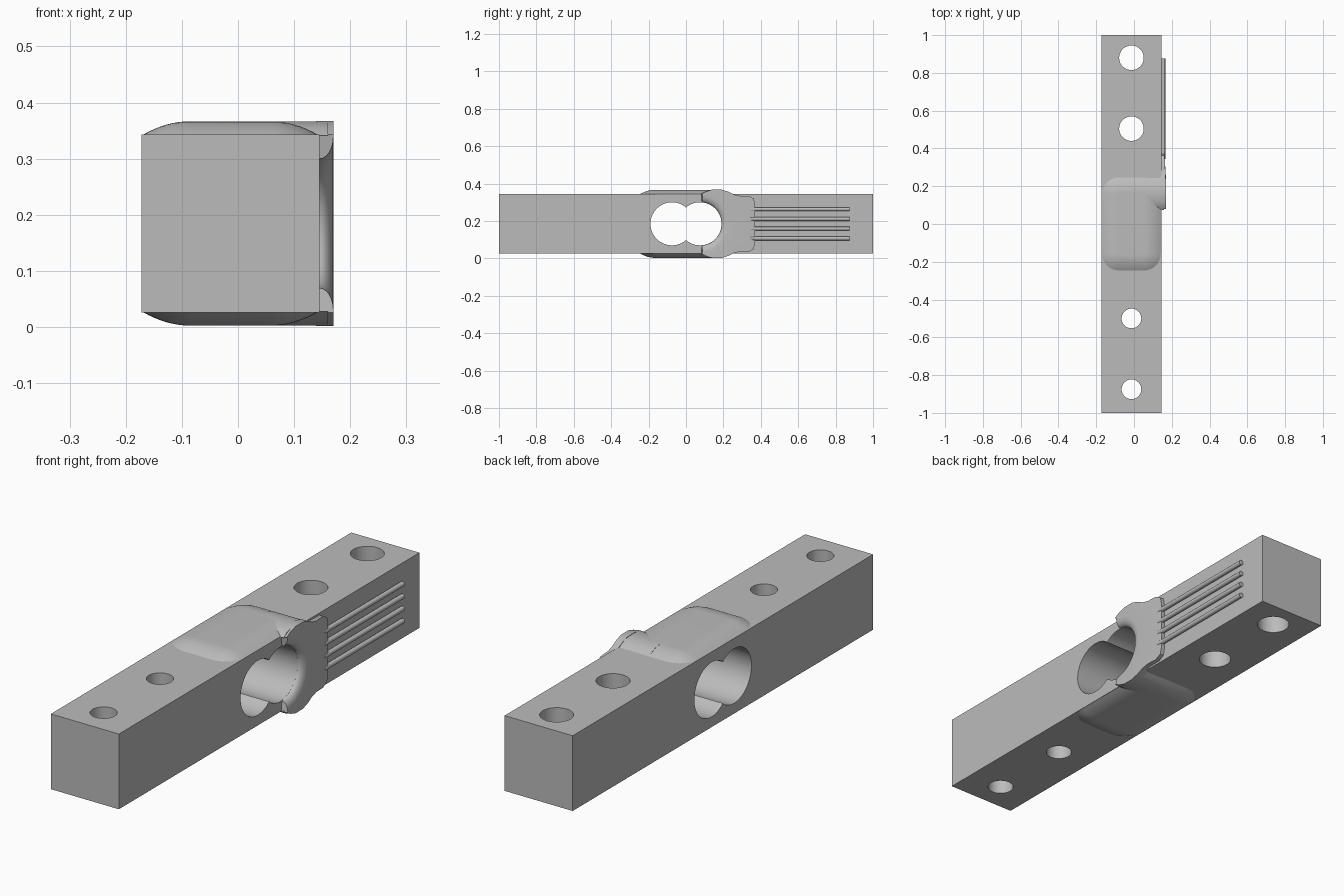
import bpy, bmesh, math

if "Cube" in bpy.data.objects:
    bpy.data.objects.remove(bpy.data.objects["Cube"], do_unlink=True)

ZC, HALF = 0.1845, 0.1585          # bar mid height and half thickness
X0, X1 = -0.172, 0.145             # bar sides
XC = (X0 + X1) / 2
RISE = 0.0245                      # thickness of the coating

metal = bpy.data.materials.new("light grey")
metal.use_nodes = True
GREY = (0.5, 0.5, 0.5, 1)
metal.diffuse_color = GREY
metal.node_tree.nodes["Principled BSDF"].inputs["Base Color"].default_value = GREY


def add_mesh(name, bm, angle=35):
    bmesh.ops.recalc_face_normals(bm, faces=bm.faces[:])
    mesh = bpy.data.meshes.new(name)
    bm.to_mesh(mesh)
    bm.free()
    mesh.materials.append(metal)
    obj = bpy.data.objects.new(name, mesh)
    bpy.context.collection.objects.link(obj)
    smooth(obj, angle)
    return obj


def smooth(obj, angle):
    bpy.ops.object.select_all(action='DESELECT')
    obj.select_set(True)
    bpy.context.view_layer.objects.active = obj
    bpy.ops.object.shade_smooth_by_angle(angle=math.radians(angle))


def loft(bm, rings, closed=True, cap_start=True, cap_end=True):
    """Skin a list of equal-length rings of points."""
    rows = [[bm.verts.new(p) for p in ring] for ring in rings]
    n = len(rows[0])
    for a, b in zip(rows, rows[1:]):
        for i in range(n if closed else n - 1):
            j = (i + 1) % n
            bm.faces.new((a[i], a[j], b[j], b[i]))
    if cap_start:
        bm.faces.new(rows[0])
    if cap_end:
        bm.faces.new(rows[-1])


def cylinder(name, radius, depth, location, axis, sides=48):
    rot = {'x': (0, math.pi / 2, 0), 'y': (math.pi / 2, 0, 0), 'z': (0, 0, 0)}[axis]
    bpy.ops.mesh.primitive_cylinder_add(vertices=sides, radius=radius, depth=depth,
                                        location=location, rotation=rot)
    obj = bpy.context.object
    obj.name = name
    obj.data.materials.append(metal)
    return obj


# Square bar
bpy.ops.mesh.primitive_cube_add(size=1, location=(XC, 0, ZC))
bar = bpy.context.object
bar.name = "bar"
bar.scale = (X1 - X0, 2, 2 * HALF)
bpy.ops.object.transform_apply(location=True, rotation=True, scale=True)
bar.data.materials.append(metal)

# Mounting holes and the double hole through the sides
cutters = [cylinder("hole_cutter", r, 1, (XC, y, ZC), 'z')
           for y, r in ((-0.875, 0.052), (-0.5, 0.052), (0.505, 0.065), (0.88, 0.065))]
cutters += [cylinder("side_cutter", 0.115, 1, (XC, y, ZC), 'x', 64)
            for y in (-0.075, 0.075)]
for cutter in cutters:
    cutter.hide_render = True
    bpy.context.view_layer.objects.active = bar
    mod = bar.modifiers.new("cut", 'BOOLEAN')
    mod.operation = 'DIFFERENCE'
    mod.solver = 'EXACT'
    mod.object = cutter
    bpy.ops.object.modifier_apply(modifier=mod.name)
    bpy.data.objects.remove(cutter, do_unlink=True)
smooth(bar, 30)


def rounded_rect(hx, hy, r, z):
    """Rounded rectangle ring around the middle of the bar."""
    ring = []
    for k, (sx, sy) in enumerate(((1, 1), (-1, 1), (-1, -1), (1, -1))):
        for i in range(9):
            a = math.pi / 2 * (k + i / 8)
            ring.append((XC + sx * (hx - r) + r * math.cos(a),
                         sy * (hy - r) + r * math.sin(a), z))
    return ring


# Domed coating pads and the bands joining them to the side coating
for side, label in ((1, "top"), (-1, "bottom")):
    bm = bmesh.new()
    rings = []
    for i in range(9):
        t = i / 8
        d = 0.085 * t
        z = ZC + side * (HALF - 0.001 + RISE * (1 - (1 - t) ** 2))
        rings.append(rounded_rect(0.157 - d, 0.248 - d, max(0.09 - d, 0.01), z))
    loft(bm, rings)
    add_mesh(label + "_pad", bm)

    band = [(0.075, -0.002), (0.095, 0.012), (0.12, 0.02), (0.15, 0.0235), (0.18, 0.0235),
            (0.205, 0.019), (0.225, 0.012), (0.248, -0.002)]
    bm = bmesh.new()
    loft(bm, [[(x, y, ZC + side * (HALF + h)) for y, h in band] for x in (0, 0.16)])
    add_mesh(label + "_band", bm)

# Side coating wrapped round the rear half of the double hole
outer = [(0.08, 0.1585), (0.105, 0.172), (0.14, 0.183), (0.19, 0.183), (0.225, 0.172),
         (0.255, 0.157), (0.285, 0.15), (0.335, 0.15), (0.362, 0.135), (0.37, 0.10)]
outer += [(y, -h) for y, h in reversed(outer)]
sections = []
for i, (y, h) in enumerate(outer):
    a = math.radians(85 - 170 * i / (len(outer) - 1))
    section = [(X1 - 0.006, 0.075 + 0.1155 * math.cos(a), ZC + 0.1155 * math.sin(a))]
    for k in range(7):
        b = math.pi / 2 * k / 6
        r = 0.1155 + 0.04 * (1 - math.cos(b))
        section.append((X1 + 0.025 * math.sin(b),
                        0.075 + r * math.cos(a), ZC + r * math.sin(a)))
    rim = 0.17 - 0.05 * max(0, y - 0.2)
    section += [(rim, y, ZC + h), (X1 - 0.006, y, ZC + h)]
    sections.append(section)
bm = bmesh.new()
loft(bm, sections)
add_mesh("side_coating", bm)

# Four lead wires
for i in range(4):
    wire = cylinder("wire_%d" % (i + 1), 0.0105, 0.53,
                    (0.155, 0.61, ZC + 0.052 * (i - 1.5)), 'y', 20)
    smooth(wire, 40)
